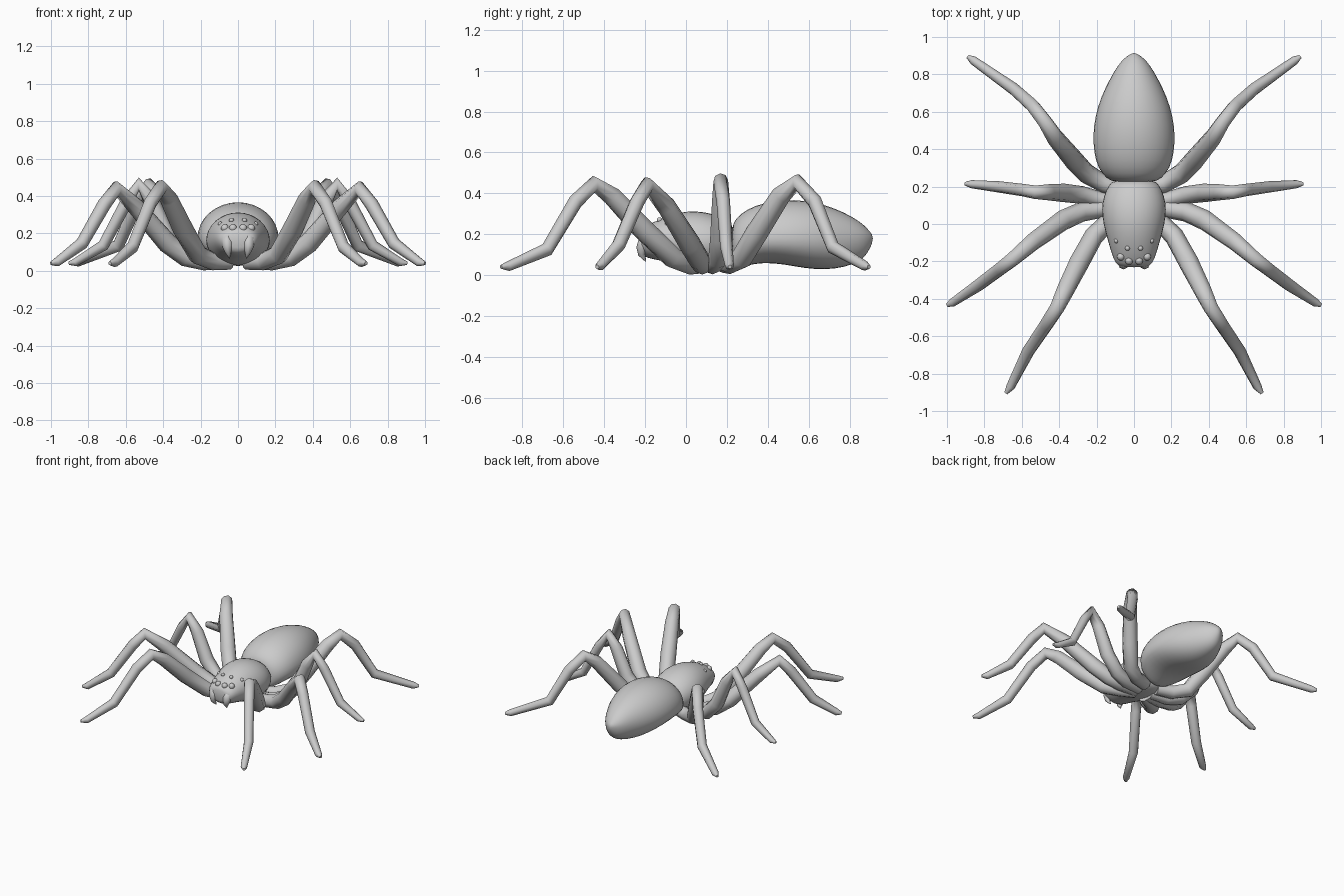
import bpy, bmesh, math
from mathutils import Vector

if "Cube" in bpy.data.objects:
    bpy.data.objects.remove(bpy.data.objects["Cube"], do_unlink=True)

grey = bpy.data.materials.new("grey")
grey.use_nodes = True
colour = (0.6, 0.6, 0.6, 1)
grey.diffuse_color = colour
grey.node_tree.nodes["Principled BSDF"].inputs["Base Color"].default_value = colour


def add_mesh(name, mesh):
    obj = bpy.data.objects.new(name, mesh)
    bpy.context.collection.objects.link(obj)
    mesh.materials.clear()
    mesh.materials.append(grey)
    for face in mesh.polygons:
        face.use_smooth = True
    return obj


def loft(name, sections, sides=16):
    """Oval rings along y: (y, half width, bottom, widest height, top)."""
    bm = bmesh.new()
    rings = []
    for y, w, low, mid, top in sections:
        ring = []
        for i in range(sides):
            a = math.tau * i / sides
            s = math.sin(a)
            z = mid + s * (top - mid if s > 0 else mid - low)
            ring.append(bm.verts.new((w * math.cos(a), y, z)))
        rings.append(ring)
    for a, b in zip(rings, rings[1:]):
        for i in range(sides):
            j = (i + 1) % sides
            bm.faces.new((a[i], a[j], b[j], b[i]))
    bm.faces.new(rings[0])
    bm.faces.new(rings[-1])
    bmesh.ops.recalc_face_normals(bm, faces=bm.faces)
    mesh = bpy.data.meshes.new(name)
    bm.to_mesh(mesh)
    bm.free()
    obj = add_mesh(name, mesh)
    sub = obj.modifiers.new("smooth", "SUBSURF")
    sub.levels = sub.render_levels = 1
    return obj


def tube(name, points, radii):
    """Tapered round limb through the points."""
    curve = bpy.data.curves.new(name, "CURVE")
    curve.dimensions = "3D"
    curve.bevel_depth = 1
    curve.bevel_resolution = 2
    curve.use_fill_caps = True
    spline = curve.splines.new("POLY")
    spline.points.add(len(points) - 1)
    for p, co, r in zip(spline.points, points, radii):
        p.co = (*co, 1)
        p.radius = r
    temp = bpy.data.objects.new(name, curve)
    bpy.context.collection.objects.link(temp)
    bpy.context.view_layer.update()
    graph = bpy.context.evaluated_depsgraph_get()
    mesh = bpy.data.meshes.new_from_object(temp.evaluated_get(graph))
    bpy.data.objects.remove(temp, do_unlink=True)
    return add_mesh(name, mesh)


def ball(name, centre, radius):
    bm = bmesh.new()
    bmesh.ops.create_uvsphere(bm, u_segments=12, v_segments=8, radius=radius)
    bmesh.ops.translate(bm, verts=bm.verts, vec=Vector(centre))
    mesh = bpy.data.meshes.new(name)
    bm.to_mesh(mesh)
    bm.free()
    return add_mesh(name, mesh)


# Egg shaped abdomen with a shallow hollow below, tapering to the rear
loft("abdomen", [
    (.222, .10, .04, .15, .23), (.24, .15, .03, .155, .28),
    (.30, .198, .045, .165, .328), (.38, .219, .06, .175, .358),
    (.48, .225, .05, .175, .374), (.58, .212, .03, .175, .37),
    (.68, .18, .022, .175, .348), (.77, .135, .034, .175, .312),
    (.85, .088, .062, .177, .266), (.89, .05, .105, .18, .226),
    (.915, .01, .165, .182, .195)])

# Head and thorax in one shell
loft("thorax", [
    (-.232, .07, .12, .165, .205), (-.215, .1, .09, .17, .228),
    (-.16, .122, .075, .17, .262), (-.08, .145, .06, .17, .297),
    (0, .168, .03, .165, .317), (.08, .178, .022, .16, .315),
    (.15, .166, .022, .16, .297), (.21, .138, .03, .155, .268),
    (.238, .11, .06, .15, .23)])

# Leg paths on the left side, from hip to foot
legs = {
    "front": [(.04, .06, .05), (.13, .02, .05), (.215, -.065, .085),
              (.295, -.21, .225), (.37, -.36, .385), (.412, -.45, .446),
              (.47, -.54, .36), (.565, -.68, .125), (.66, -.87, .043),
              (.685, -.905, .04)],
    "second": [(.05, .08, .05), (.18, .08, .05), (.28, .065, .075),
               (.38, .02, .15), (.54, -.095, .335), (.65, -.19, .44),
               (.715, -.24, .355), (.835, -.33, .145), (.97, -.42, .045),
               (1.0, -.435, .04)],
    "third": [(.05, .11, .05), (.18, .13, .047), (.28, .155, .075),
              (.38, .167, .18), (.46, .17, .365), (.53, .17, .462),
              (.60, .182, .36), (.72, .198, .135), (.87, .213, .045),
              (.905, .215, .04)],
    "rear": [(.05, .18, .055), (.16, .215, .053), (.255, .27, .08),
             (.325, .345, .205), (.425, .465, .39), (.475, .545, .455),
             (.54, .63, .36), (.64, .72, .135), (.86, .875, .045),
             (.89, .895, .04)],
}
thickness = [.044, .048, .053, .055, .048, .04, .037, .034, .024, .01]
girth = {"front": 1, "second": 1, "third": .9, "rear": 1}

# Eyes: x, y, z, radius
eyes = [(.027, -.197, .228, .021), (.07, -.175, .228, .021),
        (.035, -.13, .27, .013), (.095, -.09, .25, .013)]

for side, sign in (("left", 1), ("right", -1)):
    for which, path in legs.items():
        tube(f"{which}_leg_{side}", [(sign * x, y, z) for x, y, z in path],
             [r * girth[which] for r in thickness])
    for n, (x, y, z, r) in enumerate(eyes, 1):
        ball(f"eye_{n}_{side}", (sign * x, y, z), r)
    # Jaw base with a hooked fang
    tube(f"fang_{side}",
         [(sign * x, y, z) for x, y, z in (
             (.055, -.17, .185), (.057, -.203, .165), (.056, -.215, .13),
             (.053, -.217, .10), (.045, -.197, .068))],
         [.02, .034, .028, .017, .003])
